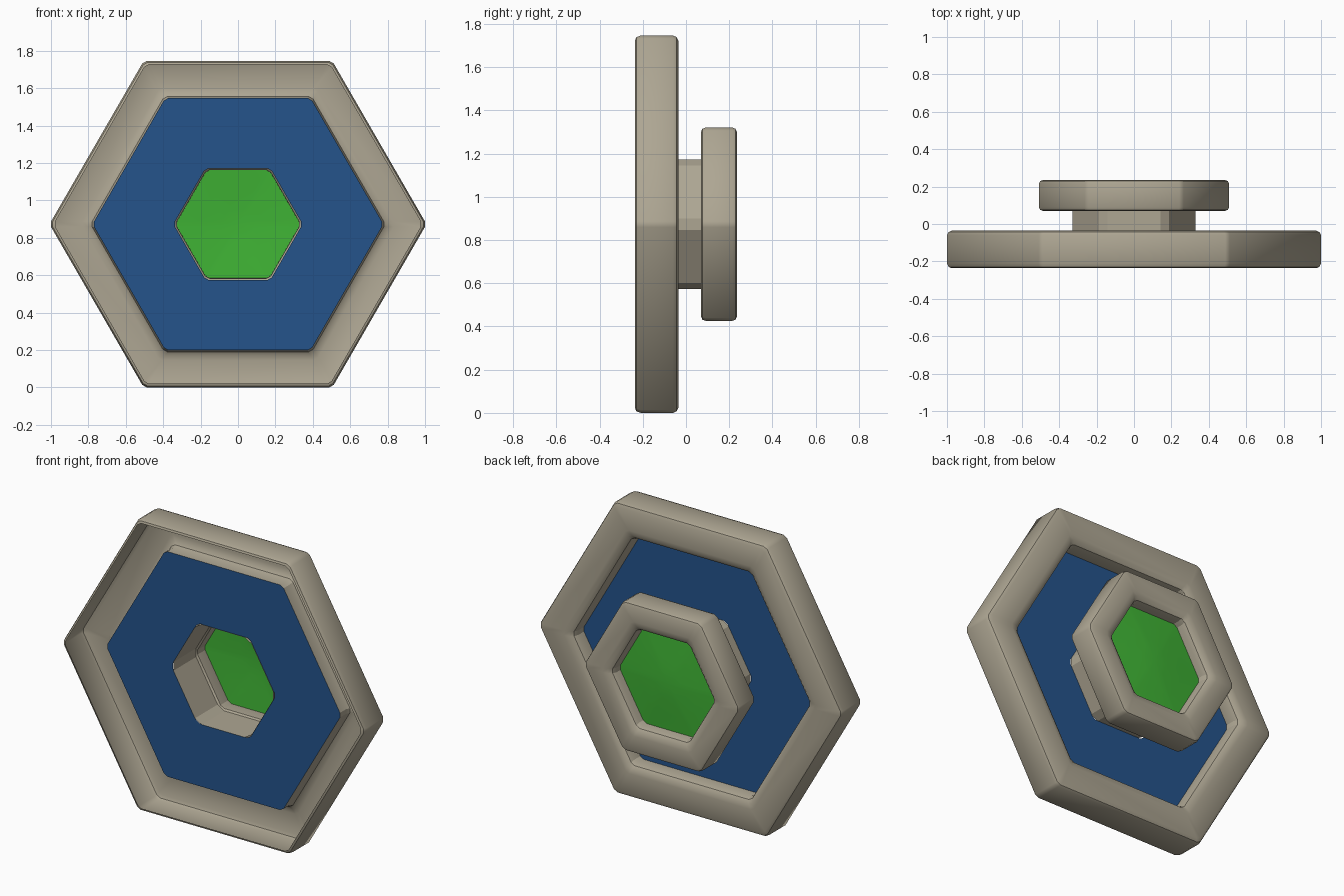
import bpy, math

if "Cube" in bpy.data.objects:
    bpy.data.objects.remove(bpy.data.objects["Cube"])

CZ = 0.873  # height of the hexagon centre


def material(name, rgb):
    m = bpy.data.materials.new(name)
    m.diffuse_color = (*rgb, 1)
    m.use_nodes = True
    m.node_tree.nodes["Principled BSDF"].inputs["Base Color"].default_value = m.diffuse_color
    return m


STONE = material("warm grey", (0.42, 0.38, 0.29))
BLUE = material("deep blue", (0.018, 0.088, 0.26))
GREEN = material("bright green", (0.05, 0.45, 0.035))


def hexagon(r, y, c):
    """Twelve points: a hexagon with each corner cut by a small amount c."""
    corner = [(r * math.cos(math.pi * k / 3), r * math.sin(math.pi * k / 3)) for k in range(6)]
    pts = []
    for k in range(6):
        for j in (k - 1, (k + 1) % 6):
            t = c / r
            x = corner[k][0] * (1 - t) + corner[j][0] * t
            z = corner[k][1] * (1 - t) + corner[j][1] * t
            pts.append((x, y, CZ + z))
    return pts


def loft(name, profile, mat, c=0.016, closed=False, tip=None):
    """Sweep a (radius, y) profile round the hexagon; tip closes the last loop to a point."""
    verts, faces = [], []
    for r, y in profile:
        verts += hexagon(r, y, c)
    n = len(profile)
    for i in range(n if closed else n - 1):
        a, b = i * 12, (i + 1) % n * 12
        for k in range(12):
            q = (k + 1) % 12
            faces.append((a + k, b + k, b + q, a + q))
    if tip is not None:
        verts.append((0, tip, CZ))
        a = (n - 1) * 12
        faces += [(a + k, len(verts) - 1, a + (k + 1) % 12) for k in range(12)]
    me = bpy.data.meshes.new(name)
    me.from_pydata(verts, [], faces)
    me.materials.append(mat)
    ob = bpy.data.objects.new(name, me)
    bpy.context.collection.objects.link(ob)
    bpy.ops.object.select_all(action='DESELECT')
    ob.select_set(True)
    bpy.context.view_layer.objects.active = ob
    bpy.ops.object.mode_set(mode='EDIT')
    bpy.ops.mesh.select_all(action='SELECT')
    bpy.ops.mesh.normals_make_consistent(inside=False)
    bpy.ops.object.mode_set(mode='OBJECT')
    bpy.ops.object.shade_smooth_by_angle(angle=math.radians(28))
    return ob


# Large frame: rounded back, channel open to the front
loft("outer_frame", [
    (0.985, -0.235), (0.999, -0.23), (1.008, -0.21), (1.008, -0.06), (1.0, -0.044),
    (0.98, -0.035), (0.84, -0.035), (0.81, -0.04), (0.788, -0.055),
    (0.778, -0.08), (0.778, -0.135)], STONE)

# Blue panel with a hexagonal hole
loft("blue_panel", [(0.778, -0.135), (0.345, -0.135)], BLUE)

# Short tube joining the two frames
loft("connecting_tube", [(0.345, -0.14), (0.345, 0.075)], STONE, c=0.03)

# Small solid rear frame
loft("rear_frame", [
    (0.335, 0.085), (0.35, 0.07), (0.495, 0.07), (0.51, 0.076), (0.516, 0.09),
    (0.516, 0.215), (0.51, 0.229), (0.495, 0.235), (0.395, 0.235), (0.365, 0.23),
    (0.343, 0.215), (0.333, 0.19)], STONE, closed=True)

# Slightly dished green panel in the rear frame
loft("green_panel", [(0.335, 0.155), (0.22, 0.163), (0.1, 0.172)], GREEN, tip=0.175)
